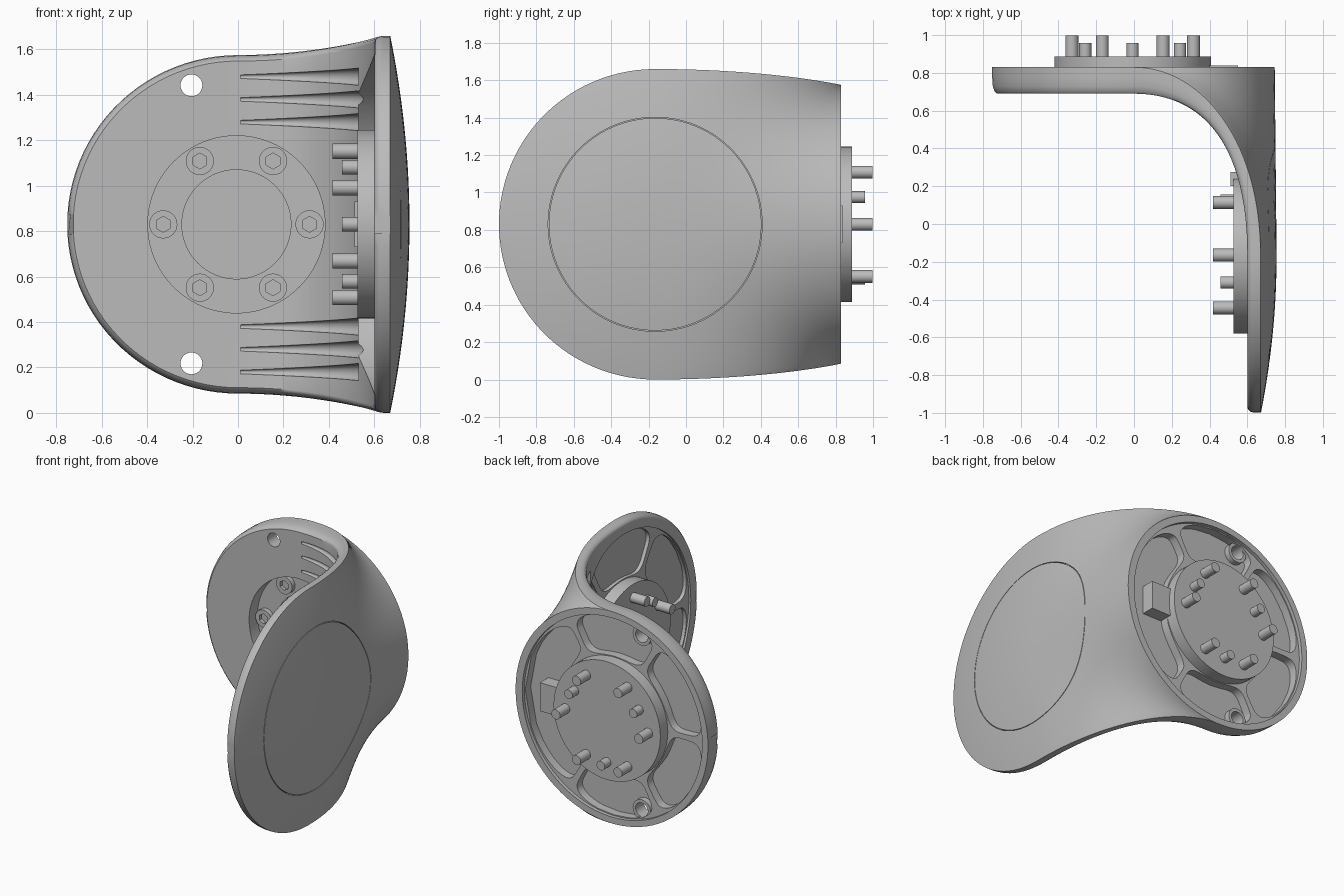
import bpy, bmesh, math
from math import sin, cos, pi, radians
from mathutils import Matrix, Vector

old = bpy.data.objects.get("Cube")
if old:
    bpy.data.objects.remove(old, do_unlink=True)

grey = bpy.data.materials.new("satin_grey")
grey.use_nodes = True
grey.diffuse_color = (0.5, 0.5, 0.5, 1)
grey.node_tree.nodes["Principled BSDF"].inputs["Base Color"].default_value = (0.5, 0.5, 0.5, 1)

MID = 0.83            # height of both joint axes
FACE_Y = 0.83         # rear joint face
A_X = -0.007          # rear joint axis
B_Y = -0.165          # side joint axis


def finish(bm, name):
    bmesh.ops.recalc_face_normals(bm, faces=bm.faces)
    mesh = bpy.data.meshes.new(name)
    bm.to_mesh(mesh)
    bm.free()
    mesh.materials.append(grey)
    ob = bpy.data.objects.new(name, mesh)
    bpy.context.collection.objects.link(ob)
    return ob


def loft(name, rings):
    bm = bmesh.new()
    loops = [[bm.verts.new(p) for p in ring] for ring in rings]
    n = len(loops[0])
    for a, b in zip(loops, loops[1:]):
        for i in range(n):
            j = (i + 1) % n
            bm.faces.new((a[i], a[j], b[j], b[i]))
    bm.faces.new(loops[0])
    bm.faces.new(loops[-1])
    return finish(bm, name)


def at(axis, u, depth, z):
    return Vector((u, depth, z)) if axis == "Y" else Vector((depth, u, z))


def disc(name, axis, u, z, a, b, r, seg=64):
    bm = bmesh.new()
    turn = Matrix.Rotation(pi / 2, 4, "X" if axis == "Y" else "Y")
    place = Matrix.Translation(at(axis, u, (a + b) / 2, z)) @ turn
    bmesh.ops.create_cone(bm, cap_ends=True, segments=seg, radius1=r, radius2=r,
                          depth=abs(b - a), matrix=place)
    return finish(bm, name)


def block(name, lo, hi):
    bm = bmesh.new()
    lo, hi = Vector(lo), Vector(hi)
    bmesh.ops.create_cube(bm, size=1, matrix=Matrix.Translation((lo + hi) / 2)
                          @ Matrix.Diagonal((*(hi - lo), 1)))
    return finish(bm, name)


def soft(v):
    return math.copysign(abs(v) ** 0.5, v)


def pocket(axis, u, a, b, r0, r1, a0, a1):
    """Ring segment with generous round corners, from depth a to b."""
    rings = []
    for depth in (a, b):
        ring = []
        for i in range(48):
            f = 2 * pi * i / 48
            r = (r0 + r1) / 2 + (r1 - r0) / 2 * soft(sin(f))
            t = (a0 + a1) / 2 + (a1 - a0) / 2 * soft(cos(f))
            ring.append(at(axis, u + r * cos(t), depth, MID + r * sin(t)))
        rings.append(ring)
    return loft("pocket_cutter", rings)


def cut(target, *cutters):
    bpy.context.view_layer.objects.active = target
    for c in cutters:
        m = target.modifiers.new("cut", "BOOLEAN")
        m.operation, m.solver, m.object = "DIFFERENCE", "EXACT", c
        bpy.ops.object.modifier_apply(modifier=m.name)
        bpy.data.objects.remove(c, do_unlink=True)


def bezier(t, *pts):
    a, b, c, d = (Vector(p) for p in pts)
    s = 1 - t
    return a * s**3 + b * 3 * s * s * t + c * 3 * s * t * t + d * t**3


def ridge(t):
    return bezier(t, (0, FACE_Y), (0.35, FACE_Y), (0.67, 0.45), (0.67, B_Y))


def inner(t):
    return bezier(t, (0, 0.69), (0.38, 0.69), (0.6, 0.4), (0.6, B_Y))


def section(top, out, inn, h, p, pull=(0, 0)):
    """Bulged outer skin closed by a straight inner wall with a rounded rim."""
    ring = []
    for i in range(41):
        f = pi * i / 40
        q = top.lerp(out, max(sin(f), 0) ** p)
        ring.append((q.x, q.y, MID + h * cos(f)))
    edge = [(0.4, 0), (0.72, 0.12), (0.92, 0.5), (1, 1)]
    for side in (-1, 1):
        for k, s in (edge if side < 0 else reversed(edge)):
            q = top.lerp(inn, k) + Vector(pull) * s
            ring.append((q.x, q.y, MID + side * h * (1 - 0.035 * s)))
    return ring


# Main bracket: round rear plate, swept elbow, domed side plate
rings = []
for i in range(24):
    a = 0.06 + (pi / 2 - 0.12) * i / 23
    x = -0.752 * cos(a)
    rings.append(section(Vector((x, FACE_Y)), Vector((x, FACE_Y)), Vector((x, 0.69)),
                         0.745 * sin(a), 1, (-0.035 * x, 0)))
for i in range(29):
    t = i / 28
    out = Vector((0.745, FACE_Y)).lerp(Vector((0.755, B_Y)), t)
    rings.append(section(ridge(t), out, inner(t), 0.745 + 0.085 * t * t * (3 - 2 * t), 1 + t))
for i in range(1, 27):
    a = (pi / 2 - 0.05) * i / 26
    reach = 0.835 * sin(a)
    y = B_Y - reach
    rings.append(section(Vector((0.67, y)), Vector((0.755 - 0.083 * sin(a) ** 2, y)),
                         Vector((0.6, y)), 0.83 * cos(a), 2, (0, 0.035 * reach)))
body = loft("bracket_body", rings)

# Finger grooves in the inside of the elbow
for dz in (0.45, 0.55, 0.65):
    for side in (-1, 1):
        tube = []
        for i in range(17):
            t = 0.01 + 0.66 * i / 16
            n = (ridge(t) - inner(t)).normalized()
            r = 0.008 + 0.03 * i / 16
            c = inner(t)
            tube.append([(c.x + n.x * r * cos(k * pi / 8), c.y + n.y * r * cos(k * pi / 8),
                          MID + side * dz + r * sin(k * pi / 8)) for k in range(16)])
        cut(body, loft("groove_cutter", tube))

# Recessed joint faces with ribbed pockets
for axis, u, mouth, ledge, floor, rim in (("Y", A_X, 0.95, 0.805, 0.745, 0.70),
                                          ("X", B_Y, 0.53, 0.615, 0.64, 0.745)):
    cut(body, disc("basin_cutter", axis, u, MID, mouth, ledge, rim, 96))
    for a0, a1 in ((-60, 60), (60, 120), (120, 180), (180, 240), (240, 300)):
        cut(body, pocket(axis, u, mouth, floor, 0.422, rim - 0.006,
                         radians(a0 + 2), radians(a1 - 2)))

# Deep screw recess on the front of the rear plate
cut(body, disc("recess_cutter", "Y", A_X, MID, 0.3, 0.785, 0.39, 96),
    disc("centre_cutter", "Y", A_X, MID, 0.3, 0.793, 0.24, 96))

# Hairline seam around the domed cover
seam = disc("seam_cutter", "X", B_Y, MID, 0.685, 0.9, 0.572, 128)
cut(seam, disc("seam_core", "X", B_Y, MID, 0.6, 1.0, 0.568, 128))
cut(body, seam)

# Through holes with low bosses
parts = [body]
for side in (-1, 1):
    z = MID + side * 0.612
    cut(body, disc("hole_cutter", "Y", -0.205, z, 0.5, 1, 0.048, 32))
    boss = disc("hole_boss", "Y", -0.205, z, 0.74, 0.785, 0.07, 32)
    cut(boss, disc("hole_cutter", "Y", -0.205, z, 0.5, 1, 0.048, 32))
    parts.append(boss)

# Hubs with long bolts and short dowels
for label, axis, u, base, face, way, turn in (("rear", "Y", A_X, 0.798, 0.888, 1, 0),
                                              ("side", "X", B_Y, 0.65, 0.527, -1, 90)):
    parts.append(disc(label + "_hub", axis, u, MID, base, face, 0.415, 96))
    for k in range(6):
        a = radians(60 * k + turn)
        parts.append(disc(label + "_bolt", axis, u + 0.322 * cos(a), MID + 0.322 * sin(a),
                          face - way * 0.02, face + way * 0.11, 0.034, 24))
    for k in range(3):
        a = radians(120 * k + 30 + turn)
        parts.append(disc(label + "_dowel", axis, u + 0.29 * cos(a), MID + 0.29 * sin(a),
                          face - way * 0.02, face + way * 0.07, 0.032, 24))

# Locating keys beside the hubs
parts.append(block("rear_key", (0.4, 0.735, MID - 0.1), (0.55, 0.838, MID + 0.1)))
parts.append(block("side_key", (0.512, 0.2, MID - 0.1), (0.65, 0.275, MID + 0.1)))

# Socket head screws
for k in range(6):
    a = radians(60 * k)
    x, z = A_X + 0.322 * cos(a), MID + 0.322 * sin(a)
    head = disc("socket_screw", "Y", x, z, 0.752, 0.79, 0.062, 32)
    cut(head, disc("hex_cutter", "Y", x, z, 0.6, 0.775, 0.035, 6))
    parts.append(head)

# Smooth shading with crisp edges, flat areas kept even
bpy.ops.object.select_all(action="DESELECT")
for ob in parts:
    ob.select_set(True)
bpy.context.view_layer.objects.active = body
bpy.ops.object.shade_smooth_by_angle(angle=radians(35))
even = body.modifiers.new("even_normals", "WEIGHTED_NORMAL")
even.keep_sharp = True
